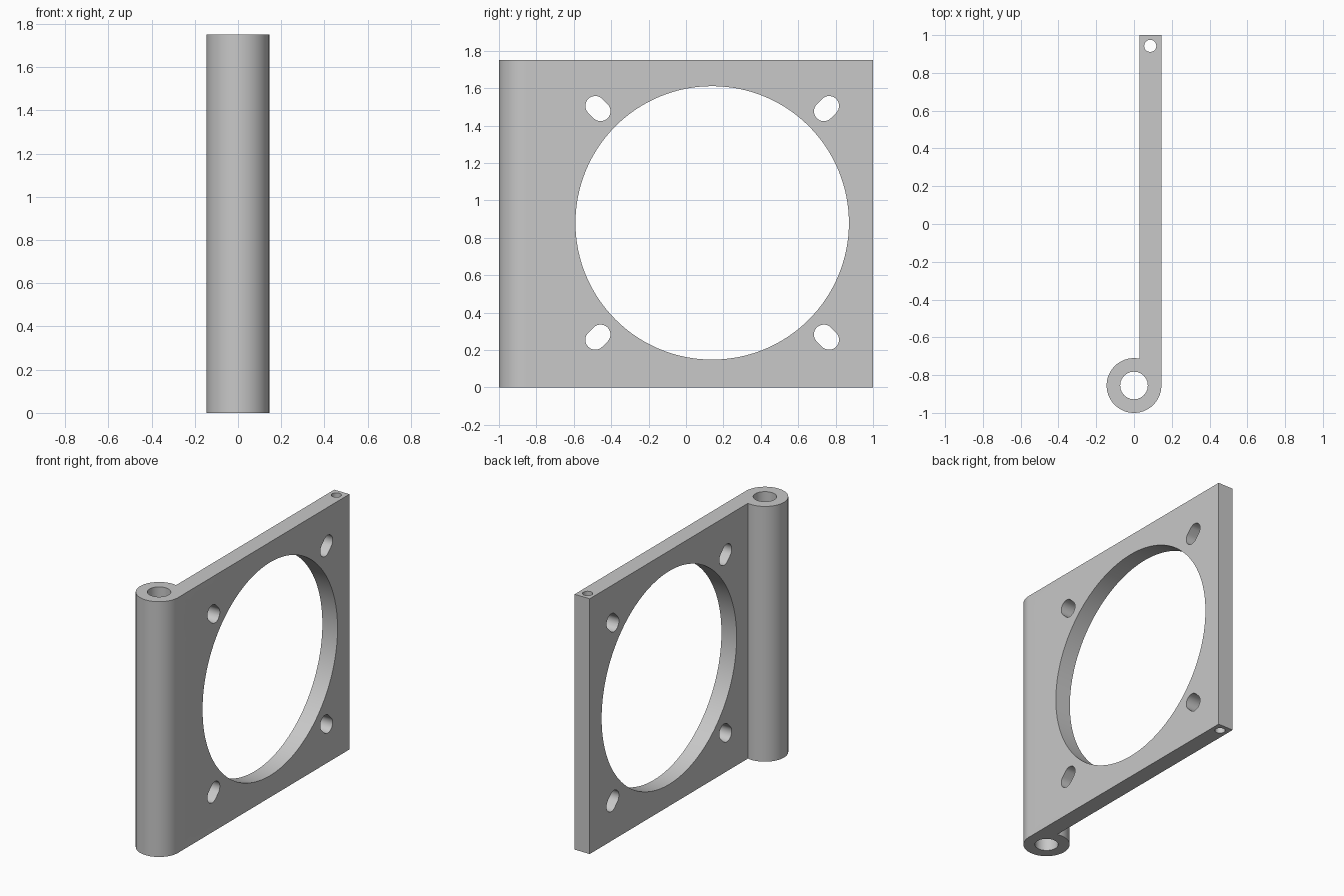
import bpy
import bmesh
from math import acos, cos, sin, pi, radians
from mathutils import Matrix, Vector

cube = bpy.data.objects.get("Cube")
if cube:
    bpy.data.objects.remove(cube, do_unlink=True)

HEIGHT = 1.75
BARREL_R = 0.145
BARREL_Y = -0.855
PLATE_X = 0.03                      # inner face of the plate
RING_Y, RING_Z, RING_R = 0.14, 0.88, 0.731
SLOT_OFFSET = 0.611

grey = bpy.data.materials.new("plain grey")
grey.use_nodes = True
colour = (0.58, 0.58, 0.58, 1)
grey.diffuse_color = colour
grey.node_tree.nodes["Principled BSDF"].inputs["Base Color"].default_value = colour


def arc(cx, cy, r, start, end, steps):
    return [(cx + r * cos(start + (end - start) * i / steps),
             cy + r * sin(start + (end - start) * i / steps))
            for i in range(steps + 1)]


def prism(name, outline, depth, matrix=Matrix()):
    """Extrude a closed 2D outline along local z, then place it."""
    bm = bmesh.new()
    face = bm.faces.new([bm.verts.new((x, y, 0)) for x, y in outline])
    out = bmesh.ops.extrude_face_region(bm, geom=[face])
    verts = [v for v in out["geom"] if isinstance(v, bmesh.types.BMVert)]
    bmesh.ops.translate(bm, verts=verts, vec=(0, 0, depth))
    bmesh.ops.recalc_face_normals(bm, faces=bm.faces)
    bm.transform(matrix)
    mesh = bpy.data.meshes.new(name)
    bm.to_mesh(mesh)
    bm.free()
    mesh.materials.append(grey)
    obj = bpy.data.objects.new(name, mesh)
    bpy.context.collection.objects.link(obj)
    return obj


def circle(cx, cy, r, steps):
    return arc(cx, cy, r, 0, 2 * pi, steps)[:-1]


# Plate and hinge barrel share one outline, tangent on the outer side
join = acos(PLATE_X / BARREL_R)
outline = arc(0, BARREL_Y, BARREL_R, join, 2 * pi, 56)
outline += [(BARREL_R, 1), (PLATE_X, 1)]
frame = prism("hinged_frame", outline, HEIGHT)

# Vertical bores: hinge pin and small hole in the free edge
upright = Matrix.Translation((0, 0, -0.1))
cutters = [
    prism("pin_bore_cutter", circle(0, BARREL_Y, 0.073, 48), HEIGHT + 0.2, upright),
    prism("edge_bore_cutter", circle(0.086, 0.943, 0.032, 32), HEIGHT + 0.2, upright),
]

# Holes through the plate: local x, y, z become world y, z, x
sideways = Matrix(((0, 0, 1, -0.3), (1, 0, 0, RING_Y), (0, 1, 0, RING_Z), (0, 0, 0, 1)))
cutters.append(prism("ring_cutter", circle(0, 0, RING_R, 128), 0.6, sideways))

# Four short slots pointing at the ring centre
slot = arc(0.02, 0, 0.053, -pi / 2, pi / 2, 16) + arc(-0.02, 0, 0.053, pi / 2, 3 * pi / 2, 16)
for i in range(4):
    angle = radians(45 + 90 * i)
    centre = Vector((cos(angle), sin(angle), 0)) * SLOT_OFFSET * 2 ** 0.5
    place = sideways @ Matrix.Translation(centre) @ Matrix.Rotation(angle, 4, "Z")
    cutters.append(prism("slot_cutter", slot, 0.6, place))

# Cut every hole, then discard the cutters
bpy.context.view_layer.objects.active = frame
frame.select_set(True)
for cutter in cutters:
    cutter.hide_render = True
    mod = frame.modifiers.new("cut", "BOOLEAN")
    mod.operation = "DIFFERENCE"
    mod.solver = "EXACT"
    mod.object = cutter
    bpy.ops.object.modifier_apply(modifier=mod.name)
    bpy.data.objects.remove(cutter, do_unlink=True)

bpy.ops.object.shade_smooth_by_angle(angle=radians(30))
